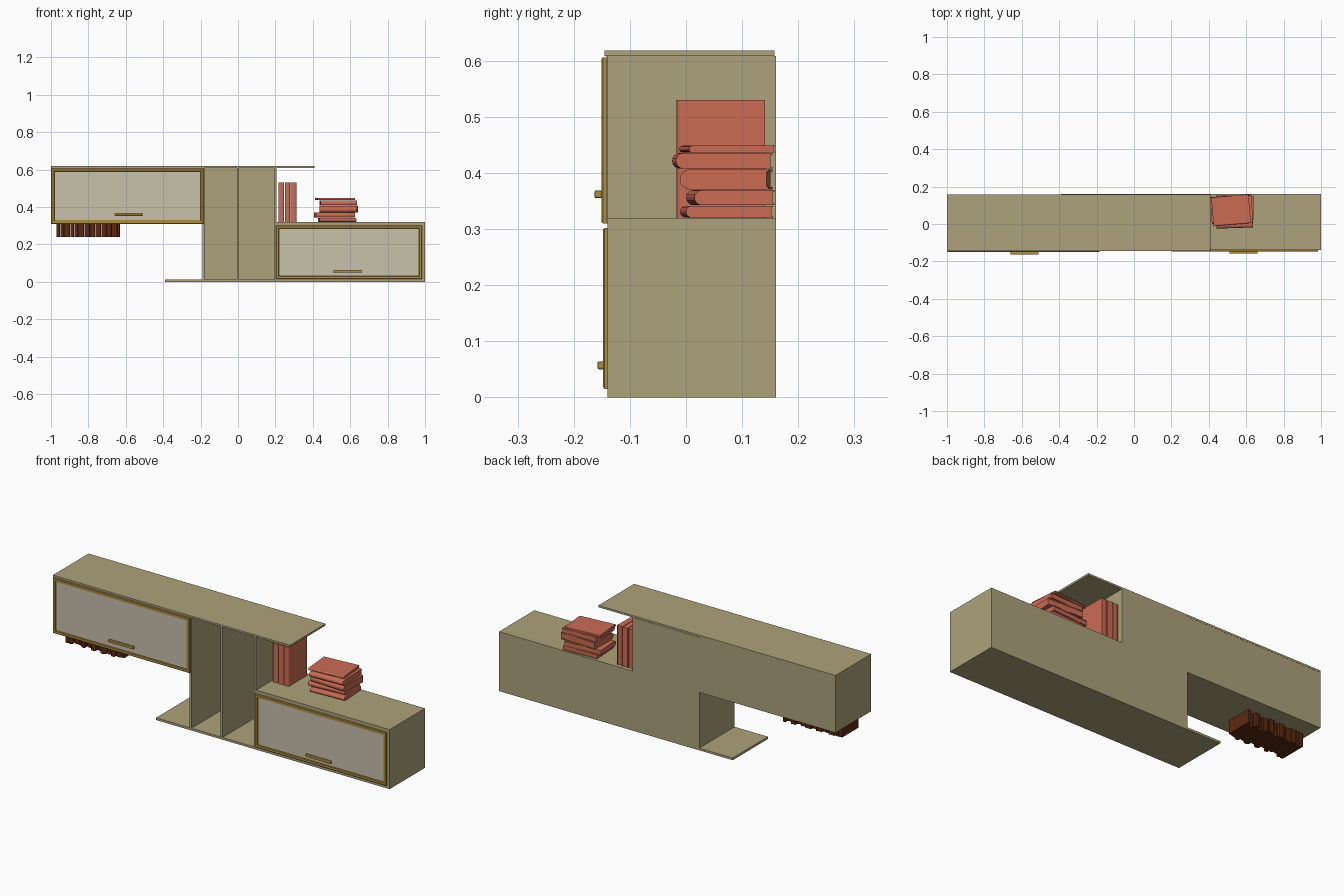
import bpy, bmesh, math, random
from mathutils import Vector, Matrix

if "Cube" in bpy.data.objects:
    bpy.data.objects.remove(bpy.data.objects["Cube"])
random.seed(4)


def material(name, srgb):
    m = bpy.data.materials.new(name)
    m.use_nodes = True
    col = [((c / 255 + 0.055) / 1.055) ** 2.4 for c in srgb] + [1]
    m.diffuse_color = col
    m.node_tree.nodes["Principled BSDF"].inputs["Base Color"].default_value = col
    return m


tan = material("tan wood", (174, 162, 124))
gold = material("gold trim", (172, 142, 66))
pane = material("frosted panel", (200, 193, 172))
red = material("red book", (204, 108, 84))
brown = material("brown book", (92, 42, 18))


def finish(name, bm, *mats):
    me = bpy.data.meshes.new(name)
    bmesh.ops.recalc_face_normals(bm, faces=bm.faces)
    bm.to_mesh(me)
    bm.free()
    for m in mats:
        me.materials.append(m)
    ob = bpy.data.objects.new(name, me)
    bpy.context.collection.objects.link(ob)
    return ob


def cube(x, y, z):
    bm = bmesh.new()
    bmesh.ops.create_cube(bm, size=1)
    for v in bm.verts:
        v.co = Vector([(a + b) / 2 + c * (b - a) for (a, b), c in zip((x, y, z), v.co)])
    return bm


def box(name, x, y, z, mat):
    return finish(name, cube(x, y, z), mat)


# Shelving carcass
depth = (-0.14, 0.16)
box("upper_cabinet", (-1, -0.19), (-0.142, 0.157), (0.31, 0.608), tan)
box("lower_cabinet", (0.2, 1), depth, (0, 0.32), tan)
box("top_board", (-1, 0.41), (-0.145, 0.158), (0.608, 0.618), tan)
box("bottom_board", (-0.39, 0.2), depth, (0, 0.012), tan)
for side, x in (("right", -0.185), ("middle", 0), ("left", 0.2)):
    box(side + "_upright", (x - 0.006, x + 0.006), depth, (0.012, 0.608), tan)
box("column_back", (-0.185, 0.2), (0.15, 0.16), (0.012, 0.608), tan)


# Framed doors with recessed panels
def door(name, x, y, z):
    bm = cube(x, y, z)
    bm.normal_update()
    front = min(bm.faces, key=lambda f: f.normal.y)
    bmesh.ops.inset_individual(bm, faces=[front], thickness=0.004, depth=0.003)
    bmesh.ops.inset_individual(bm, faces=[front], thickness=0.016, depth=0)
    bmesh.ops.inset_individual(bm, faces=[front], thickness=0.003, depth=-0.005)
    bmesh.ops.inset_individual(bm, faces=[front], thickness=0.004, depth=0)
    front.material_index = 1
    finish(name, bm, gold, pane)


def handle(name, x, y, z):
    ob = box(name, (x - 0.075, x + 0.075), (y - 0.013, y), (z - 0.007, z + 0.007), gold)
    bev = ob.modifiers.new("soft edge", "BEVEL")
    bev.width, bev.segments = 0.003, 2


door("upper_door", (-0.998, -0.184), (-0.148, -0.142), (0.31, 0.606))
door("lower_door", (0.202, 0.985), (-0.145, -0.14), (0.015, 0.302))
handle("upper_handle", -0.585, -0.15, 0.362)
handle("lower_handle", 0.585, -0.145, 0.057)


# Book lying flat: rounded spine at -y, pages set in between two boards
def book(name, width, length, thick, mat, matrix, bulge=1.0):
    r, board = thick / 2, thick * 0.12
    arc = [(-r * bulge * math.sin(a), -r * math.cos(a))
           for a in (math.pi * i / 8 for i in range(9))]
    end = width - r * bulge
    page = r - board
    prof = arc + [(end, r), (end, page), (end - 0.003, page),
                  (end - 0.003, -page), (end, -page), (end, -r)]
    bm = bmesh.new()
    face = bm.faces.new([bm.verts.new((-length / 2, y, z)) for y, z in prof])
    ext = bmesh.ops.extrude_face_region(bm, geom=[face])
    for v in ext["geom"]:
        if isinstance(v, bmesh.types.BMVert):
            v.co.x += length
    bm.transform(matrix)
    ob = finish(name, bm, mat)
    for p in ob.data.polygons:
        p.use_smooth = False
    return ob


# Stack of lying books: thickness, spine front, left end, right end, turn
stack = [(0.022, -0.010, 0.435, 0.632, 3), (0.028, 0.003, 0.415, 0.625, 4),
         (0.037, -0.012, 0.435, 0.637, -2), (0.029, -0.026, 0.44, 0.635, 2),
         (0.013, -0.008, 0.425, 0.625, 5)]
z = 0.32
for i, (t, y, x0, x1, turn) in enumerate(stack):
    m = (Matrix.Translation(((x0 + x1) / 2, y + t / 2 + 0.004, z + t / 2))
         @ Matrix.Rotation(math.radians(turn), 4, "Z"))
    book(f"stacked_book_{i + 1}", 0.146 - y, x1 - x0, t - 0.001, red, m)
    z += t

# Three standing books
upright = Matrix.Rotation(math.radians(90), 4, "Y")
for i, (x, t) in enumerate(((0.231, 0.033), (0.264, 0.030), (0.297, 0.033))):
    m = Matrix.Translation((x, -0.012, 0.425)) @ upright
    book(f"standing_book_{i + 1}", 0.157, 0.21, t - 0.002, red, m, 0.3)

# Row of brown books showing under the upper cabinet
x, i = -0.972, 1
while x < -0.64:
    t = min(random.uniform(0.018, 0.034), -0.63 - x)
    y0, y1 = random.uniform(-0.08, -0.05), random.uniform(0.06, 0.085)
    m = Matrix.Translation((x + t / 2, y0, 0.276)) @ upright
    book(f"hanging_book_{i}", y1 - y0, 0.072, t - 0.001, brown, m, 0.6)
    x += t
    i += 1
